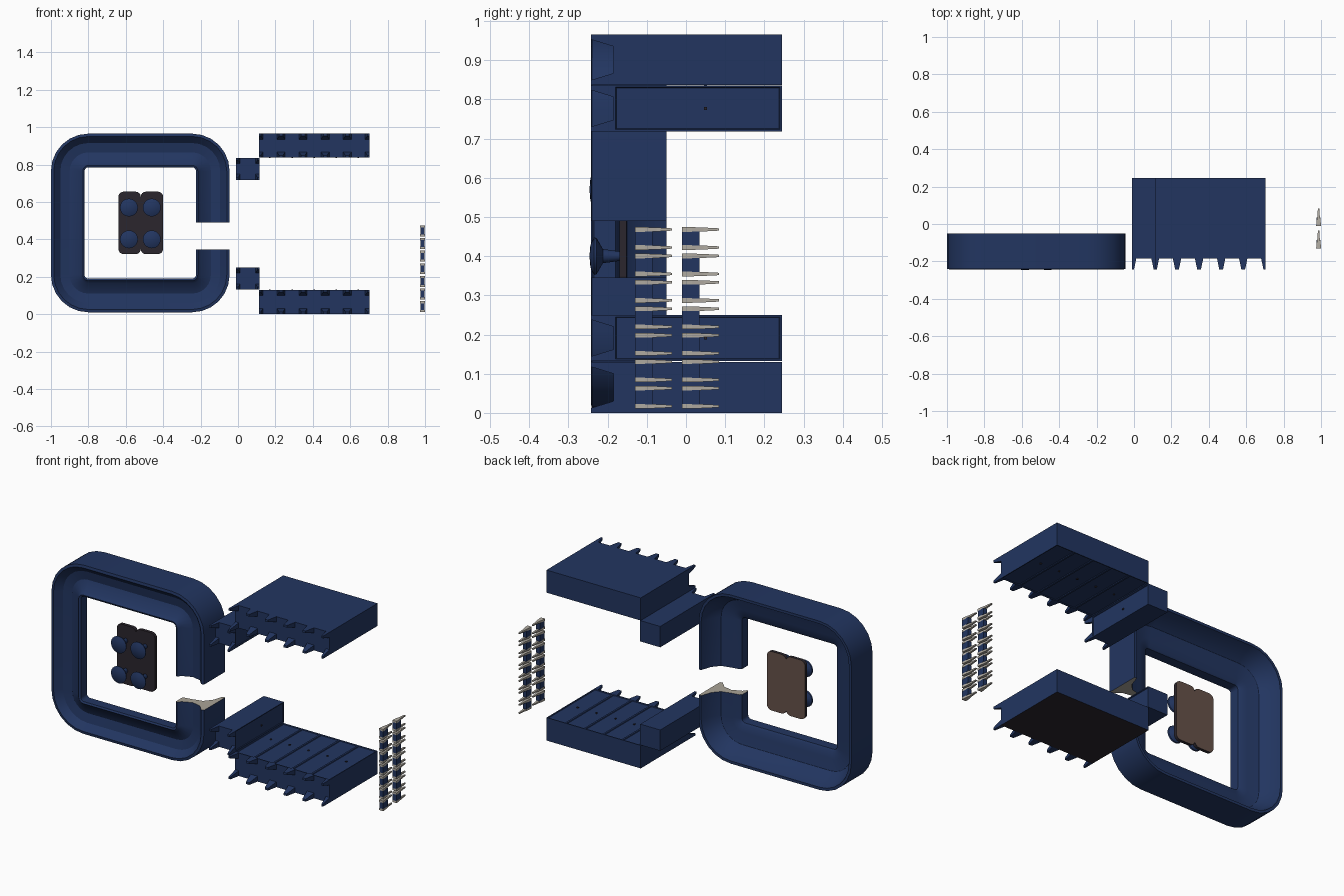
import bpy, bmesh, math
from mathutils import Vector

if "Cube" in bpy.data.objects:
    bpy.data.objects.remove(bpy.data.objects["Cube"])


def material(name, rgb):
    m = bpy.data.materials.new(name)
    m.diffuse_color = (*rgb, 1)
    m.use_nodes = True
    m.node_tree.nodes["Principled BSDF"].inputs["Base Color"].default_value = m.diffuse_color
    return m


NAVY = material("navy", (0.016, 0.036, 0.118))
CHARCOAL = material("charcoal", (0.024, 0.019, 0.026))
BROWN = material("brown", (0.135, 0.085, 0.067))
BEIGE = material("beige", (0.40, 0.37, 0.31))
PIN = material("pin_grey", (0.45, 0.42, 0.37))


def finish(bm, name, mats, smooth=False):
    bmesh.ops.recalc_face_normals(bm, faces=bm.faces)
    me = bpy.data.meshes.new(name)
    bm.to_mesh(me)
    bm.free()
    for m in mats:
        me.materials.append(m)
    ob = bpy.data.objects.new(name, me)
    bpy.context.collection.objects.link(ob)
    if smooth:
        bpy.context.view_layer.objects.active = ob
        ob.select_set(True)
        bpy.ops.object.shade_smooth_by_angle(angle=math.radians(32))
        ob.select_set(False)
    return ob


def loft(bm, rings, mat=0):
    """Skin a list of equal closed point rings and cap both ends."""
    vs = [[bm.verts.new(p) for p in r] for r in rings]
    n = len(vs[0])
    for a, b in zip(vs, vs[1:]):
        for i in range(n):
            j = (i + 1) % n
            bm.faces.new((a[i], a[j], b[j], b[i])).material_index = mat
    caps = [bm.faces.new(vs[0]), bm.faces.new(vs[-1])]
    for c in caps:
        c.material_index = mat
    return caps


def rect(x0, x1, z0, z1, y):
    return [(x0, y, z0), (x1, y, z0), (x1, y, z1), (x0, y, z1)]


def box(bm, x0, x1, y0, y1, z0, z1, mat=0):
    loft(bm, [rect(x0, x1, z0, z1, y0), rect(x0, x1, z0, z1, y1)], mat)


# Split frame: a channel section swept round a rounded square, open at the right
X0, X1, Z0, Z1, R = -1.0, -0.045, 0.01, 0.965, 0.2
GAP_LOW, GAP_HIGH = 0.345, 0.49
section = [(0, -.24), (.015, -.243), (.05, -.207), (.1, -.197), (.155, -.22), (.17, -.24),
           (.18, -.235), (.18, -.18), (.17, -.172), (.13, -.165), (.07, -.15),
           (.035, -.11), (.015, -.05), (0, -.05)]
stations = [(X1 - R, GAP_HIGH, 0)]
corners = [(X1 - R, Z1 - R), (X0 + R, Z1 - R), (X0 + R, Z0 + R), (X1 - R, Z0 + R)]
for q, (cx, cz) in enumerate(corners):
    for k in range(7):
        stations.append((cx, cz, math.radians(90 * q + 15 * k)))
stations.append((X1 - R, GAP_LOW, 0))
bm = bmesh.new()
rings = [[(cx + (R - d) * math.cos(a), y, cz + (R - d) * math.sin(a)) for d, y in section]
         for cx, cz, a in stations]
for cap in loft(bm, rings):
    cap.material_index = 1
finish(bm, "split_frame", [NAVY, BEIGE], True)

# Twin-lobed backing plate: dark front, brown back
bm = bmesh.new()
for cx in (-.5795, -.4605):
    ring = []
    for q, (sx, sz) in enumerate(((1, 1), (-1, 1), (-1, -1), (1, -1))):
        for k in range(5):
            a = math.radians(90 * q + 22.5 * k)
            ring.append((cx + sx * .032 + .028 * math.cos(a), .488 + sz * .139 + .028 * math.sin(a)))
    loft(bm, [[(x, y, z) for x, z in ring] for y in (-.17, -.152)])
bmesh.ops.recalc_face_normals(bm, faces=bm.faces)
for f in bm.faces:
    f.material_index = 1 if f.normal.y > .5 else 0
finish(bm, "backing_plate", [CHARCOAL, BROWN])

# Four mushroom buttons
profile = [(.004, -.246), (.028, -.244), (.048, -.235), (.046, -.228), (.018, -.212), (.012, -.168)]
for i, (cx, cz) in enumerate([(x, z) for x in (-.583, -.461) for z in (.4, .57)]):
    bm = bmesh.new()
    loft(bm, [[(cx + r * math.cos(k * math.tau / 20), y, cz + r * math.sin(k * math.tau / 20))
               for k in range(20)] for r, y in profile])
    finish(bm, f"button_{i}", [NAVY], True)


# Box units: inset panel on one side, four tapered pegs in front
def unit(name, x0, x1, z0, z1, facing, dark_bottom=False):
    bm = bmesh.new()
    box(bm, x0, x1, -.185, .245, z0, z1)
    bmesh.ops.recalc_face_normals(bm, faces=bm.faces)
    facing = Vector(facing)
    panel = [f for f in bm.faces if f.normal.dot(facing) > .9]
    if dark_bottom:
        for f in bm.faces:
            if f.normal.z < -.9:
                f.material_index = 1
    c = panel[0].calc_center_median()
    bmesh.ops.inset_individual(bm, faces=panel, thickness=.007, depth=0)
    bmesh.ops.inset_individual(bm, faces=panel, thickness=.003, depth=-.004)
    for sx in (0, 1):
        for sz in (0, 1):
            def peg(w, h, y):
                xa = x1 - w if sx else x0
                za = z1 - h if sz else z0
                return rect(xa, xa + w, za, za + h, y)
            loft(bm, [peg(.022, .03, -.185), peg(.01, .012, -.243)])
    # small stud on the panel
    s = .004
    p = c - facing * .003
    box(bm, p.x - s, p.x + s, .05 - s, .05 + s, p.z - s, p.z + s, 1)
    finish(bm, name, [NAVY, CHARCOAL])


W = .118
for i in range(5):
    x = .112 + i * W
    unit(f"upper_unit_{i}", x, x + W, .837, .965, (0, 0, -1))
    unit(f"lower_unit_{i}", x, x + W, 0, .13, (0, 0, 1), True)
unit("upper_side_unit", -.01, .115, .718, .836, (1, 0, 0))
unit("lower_side_unit", -.01, .115, .132, .25, (1, 0, 0))

# Two columns of two-pronged clips
for col, y in enumerate((-.13, -.01)):
    for i in range(7):
        z = .04 + .0675 * i
        bm = bmesh.new()
        box(bm, .976, .998, y + .0, y + .044, z - .018, z + .018)
        box(bm, .98, .994, y + .024, y + .038, z - .024, z + .024)
        for s in (-1, 1):
            zc = z + s * .023
            loft(bm, [rect(.987 - w, .987 + w, zc - h, zc + h, y + dy) for dy, w, h in
                      ((0, .013, .006), (.025, .011, .006), (.055, .006, .005), (.094, .004, .003))], 1)
        finish(bm, f"clip_{col}_{i}", [NAVY, PIN])
